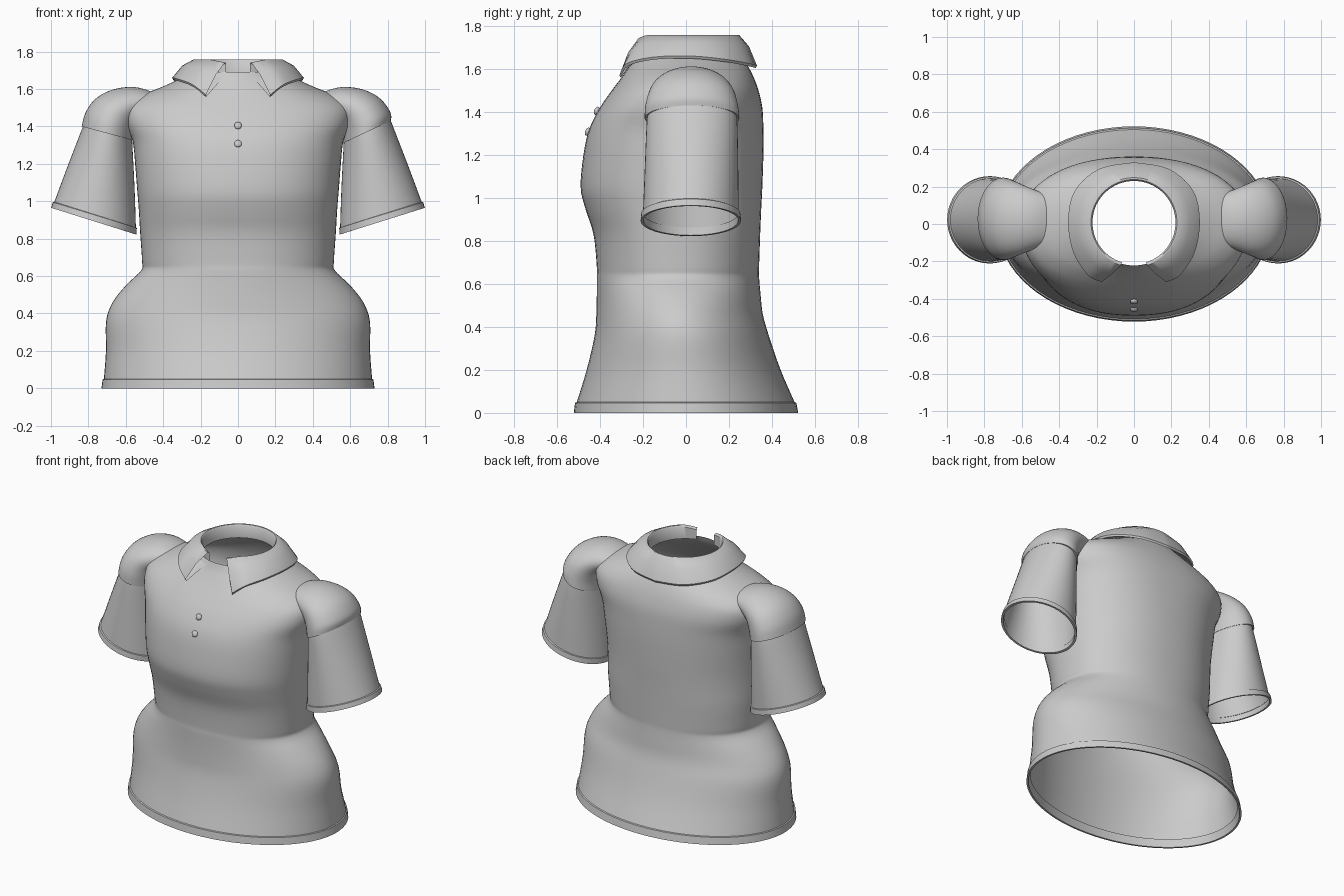
import bpy, bmesh, math
from mathutils import Vector

if "Cube" in bpy.data.objects:
    bpy.data.objects.remove(bpy.data.objects["Cube"])

cloth = bpy.data.materials.new("light grey cloth")
cloth.diffuse_color = (0.6, 0.6, 0.6, 1)
cloth.use_nodes = True
cloth.node_tree.nodes["Principled BSDF"].inputs["Base Color"].default_value = cloth.diffuse_color


def spline(keys, steps):
    """Catmull-Rom interpolation through tuples of numbers."""
    out = []
    for i in range(len(keys) - 1):
        a, b = keys[max(i - 1, 0)], keys[i]
        c, d = keys[i + 1], keys[min(i + 2, len(keys) - 1)]
        for s in range(steps):
            t = s / steps
            out.append(tuple(0.5 * (2 * q + (r - p) * t + (2 * p - 5 * q + 4 * r - w) * t * t
                                    + (3 * q - p - 3 * r + w) * t ** 3)
                             for p, q, r, w in zip(a, b, c, d)))
    return out + [tuple(keys[-1])]


def loft(name, rings, closed=True, angle=40):
    """Skin a list of point rings with quads."""
    bm = bmesh.new()
    rows = [[bm.verts.new(p) for p in ring] for ring in rings]
    n = len(rows[0])
    for a, b in zip(rows, rows[1:]):
        for i in range(n if closed else n - 1):
            j = (i + 1) % n
            bm.faces.new((a[i], a[j], b[j], b[i]))
    bmesh.ops.recalc_face_normals(bm, faces=bm.faces)
    mesh = bpy.data.meshes.new(name)
    bm.to_mesh(mesh)
    bm.free()
    mesh.materials.append(cloth)
    ob = bpy.data.objects.new(name, mesh)
    bpy.context.collection.objects.link(ob)
    bpy.ops.object.select_all(action='DESELECT')
    ob.select_set(True)
    bpy.context.view_layer.objects.active = ob
    bpy.ops.object.shade_smooth_by_angle(angle=math.radians(angle))
    return ob


def body_ring(z, hw, front, back, power, n=72):
    """Rounded cross-section with separate front and back depth."""
    pts = []
    mid = (front + back) / 2
    half = (back - front) / 2
    for i in range(n):
        t = 2 * math.pi * i / n
        c, s = math.cos(t), math.sin(t)
        pts.append((hw * math.copysign(abs(c) ** (2 / power), c),
                    mid + half * math.copysign(abs(s) ** (2 / power), s), z))
    return pts


# Torso: height, half width, front y, back y, roundness
torso = [
    (0.05, 0.717, -0.508, 0.505, 2.0), (0.20, 0.706, -0.462, 0.44, 2.0),
    (0.36, 0.705, -0.425, 0.385, 2.0), (0.46, 0.67, -0.417, 0.357, 1.95),
    (0.55, 0.60, -0.415, 0.347, 2.0), (0.63, 0.518, -0.415, 0.34, 2.15),
    (0.68, 0.513, -0.415, 0.34, 2.2), (0.83, 0.523, -0.43, 0.345, 2.25),
    (0.95, 0.53, -0.468, 0.35, 2.25), (1.05, 0.538, -0.49, 0.355, 2.25),
    (1.20, 0.55, -0.477, 0.36, 2.3), (1.32, 0.563, -0.45, 0.36, 2.35),
    (1.42, 0.60, -0.40, 0.355, 2.35), (1.50, 0.60, -0.345, 0.337, 2.3),
    (1.56, 0.53, -0.30, 0.315, 2.2), (1.61, 0.41, -0.265, 0.29, 2.1),
    (1.65, 0.32, -0.24, 0.265, 2.0), (1.69, 0.235, -0.222, 0.235, 2.0)]
hem = [(0.05, 0.706, -0.498, 0.495, 2), (0.0, 0.718, -0.51, 0.51, 2),
       (0.0, 0.73, -0.522, 0.522, 2), (0.047, 0.724, -0.516, 0.513, 2)]
loft("torso", [body_ring(*k) for k in hem + spline(torso, 4)])


def sleeve_ring(side, xo, zo, xi, zi, y0, y1, n=48):
    """Tilted oval from its outer point, inner point and y range."""
    pts = []
    for i in range(n):
        t = 2 * math.pi * i / n
        c, s = math.cos(t), math.sin(t)
        pts.append((side * ((xo + xi) / 2 + c * (xo - xi) / 2),
                    (y0 + y1) / 2 + s * (y1 - y0) / 2,
                    (zo + zi) / 2 + c * (zo - zi) / 2))
    return pts


cuff = [(0.978, 0.992, 0.552, 0.862, -0.196, 0.241),
        (0.985, 0.962, 0.557, 0.826, -0.198, 0.243),
        (0.999, 0.965, 0.543, 0.822, -0.211, 0.256),
        (0.990, 0.995, 0.541, 0.858, -0.208, 0.253)]
tube = [(0.982, 0.997, 0.546, 0.86, -0.2, 0.245),
        (0.91, 1.19, 0.553, 1.07, -0.192, 0.243),
        (0.825, 1.41, 0.565, 1.31, -0.182, 0.238),
        (0.80, 1.47, 0.567, 1.38, -0.17, 0.225)]
for side, label, lift in ((1, "left", 0.03), (-1, "right", 0.0)):
    # Open tube with a folded cuff
    loft(label + "_sleeve", [sleeve_ring(side, *k) for k in cuff + spline(tube, 4)])
    # Shoulder cap overlapping the top of the tube
    cap = [(0.822 - lift * .3, 1.40 + lift, 0.572, 1.33 - lift / 2, -0.18, 0.235),
           (0.836 - lift * .6, 1.40 + lift, 0.562, 1.326 - lift / 2, -0.192, 0.248),
           (0.815, 1.475, 0.555, 1.37, -0.19, 0.243),
           (0.765, 1.545, 0.535, 1.42, -0.175, 0.228),
           (0.69, 1.59, 0.50, 1.45, -0.155, 0.205),
           (0.60, 1.61, 0.46, 1.46, -0.13, 0.18),
           (0.52, 1.605, 0.42, 1.46, -0.11, 0.16),
           (0.42, 1.57, 0.36, 1.47, -0.09, 0.14)]
    rings = [cap[0]] + spline(cap[1:], 4)
    loft(label + "_shoulder_cap", [sleeve_ring(side, *k) for k in rings])

# Collar: lower edge of one half, from the front point round to the back
edge = [(0.172, -0.31, 1.57), (0.245, -0.275, 1.625), (0.325, -0.15, 1.655),
        (0.352, 0.02, 1.66), (0.315, 0.18, 1.645), (0.185, 0.295, 1.625),
        (0.0, 0.33, 1.615)]
half = spline(edge, 5)
columns = []
for i, e in enumerate(half):
    f = i / (len(half) - 1)
    t = math.radians(17 + 163 * f)
    out = Vector((math.sin(t), -math.cos(t), 0))
    centre = Vector((0, 0.008, 0))
    top = 1.757 - 0.015 * max(0, 1 - f * 8)
    inner = centre + out * 0.222
    fold = centre + out * 0.24
    low = Vector(e)
    fold.z = top
    roll = fold.lerp(low, 0.45) + Vector((0, 0, 0.012)) + out * 0.008
    under = low + Vector((0, 0, -0.012)) - out * 0.006
    columns.append([Vector((inner.x, inner.y, 1.67)),
                    Vector((inner.x, inner.y, top - 0.008)),
                    centre + out * 0.23 + Vector((0, 0, top)), fold, roll, low, under,
                    centre + out * 0.235 + Vector((0, 0, 1.675))])
mirrored = [[Vector((-p.x, p.y, p.z)) for p in c] for c in columns[-2::-1]]
loft("collar", columns + mirrored, closed=True, angle=45)

# Two small buttons on the chest
for i, (y, z) in enumerate(((-0.415, 1.405), (-0.457, 1.308))):
    bpy.ops.mesh.primitive_uv_sphere_add(segments=20, ring_count=12, radius=0.02,
                                         location=(0, y, z), rotation=(-0.4, 0, 0))
    button = bpy.context.object
    button.name = "button_%d" % (i + 1)
    button.scale = (1, 0.6, 1)
    button.data.materials.append(cloth)
    bpy.ops.object.shade_smooth_by_angle(angle=math.radians(60))
